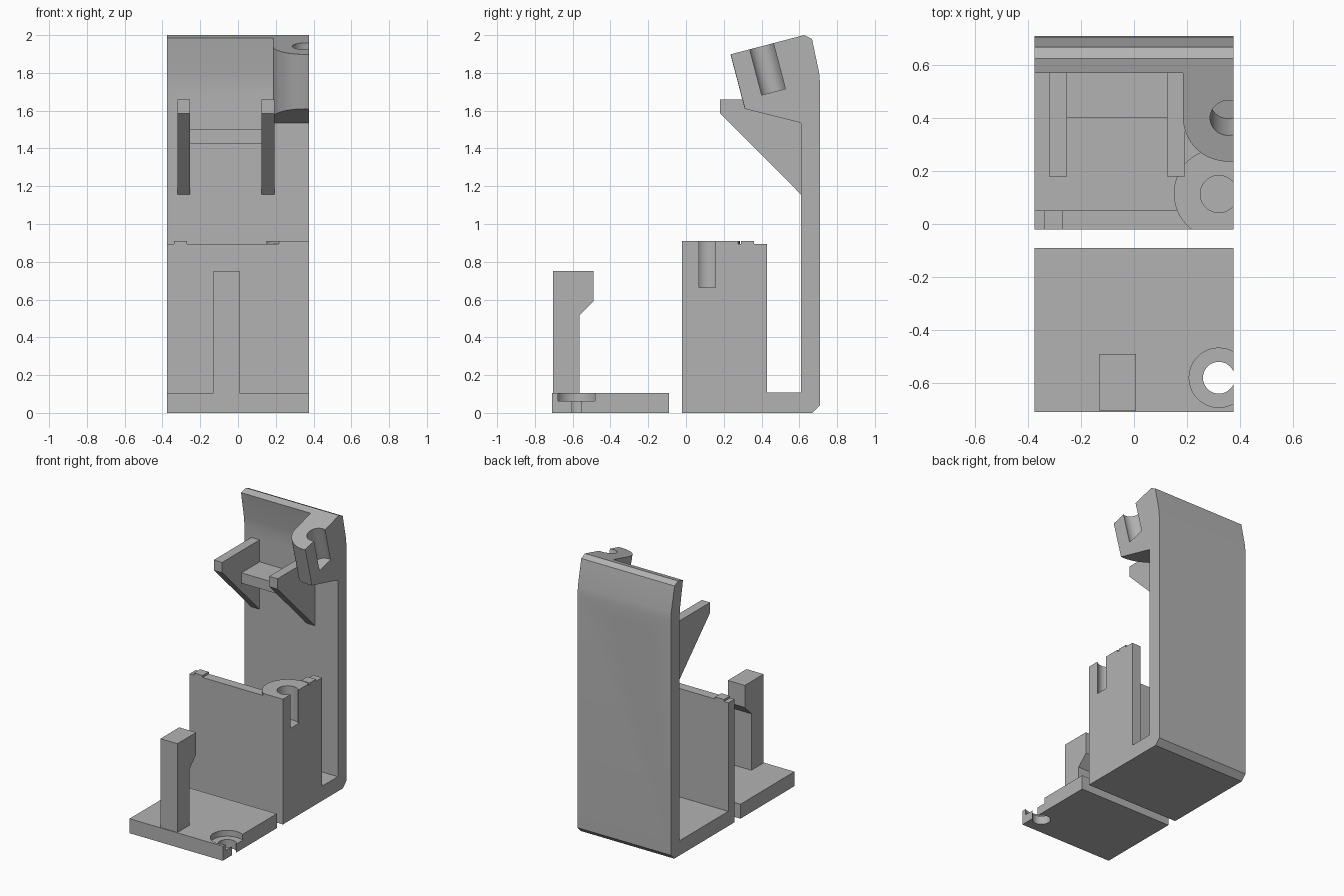
import bpy, bmesh, math
from mathutils import Matrix, Vector

if "Cube" in bpy.data.objects:
    bpy.data.objects.remove(bpy.data.objects["Cube"])

grey = bpy.data.materials.new("plain_grey")
grey.diffuse_color = (0.448, 0.448, 0.448, 1)
grey.use_nodes = True
grey.node_tree.nodes["Principled BSDF"].inputs["Base Color"].default_value = grey.diffuse_color

XL, XR = -0.375, 0.375


def finish(name, bm):
    bmesh.ops.recalc_face_normals(bm, faces=bm.faces)
    me = bpy.data.meshes.new(name)
    bm.to_mesh(me)
    bm.free()
    me.materials.append(grey)
    ob = bpy.data.objects.new(name, me)
    bpy.context.collection.objects.link(ob)
    return ob


def prism(name, profile, x0, x1):
    """Extrude a (y, z) outline along x."""
    bm = bmesh.new()
    f = bm.faces.new([bm.verts.new((x0, y, z)) for y, z in profile])
    r = bmesh.ops.extrude_face_region(bm, geom=[f])
    verts = [v for v in r["geom"] if isinstance(v, bmesh.types.BMVert)]
    bmesh.ops.translate(bm, vec=(x1 - x0, 0, 0), verts=verts)
    return finish(name, bm)


def box(name, x0, x1, y0, y1, z0, z1):
    return prism(name, [(y0, z0), (y1, z0), (y1, z1), (y0, z1)], x0, x1)


def column(name, outline, z0, z1, matrix=Matrix()):
    """Extrude an (x, y) outline along z, then place it."""
    bm = bmesh.new()
    f = bm.faces.new([bm.verts.new((x, y, z0)) for x, y in outline])
    r = bmesh.ops.extrude_face_region(bm, geom=[f])
    verts = [v for v in r["geom"] if isinstance(v, bmesh.types.BMVert)]
    bmesh.ops.translate(bm, vec=(0, 0, z1 - z0), verts=verts)
    bm.transform(matrix)
    return finish(name, bm)


def arc(cx, cy, r, a0, a1, n):
    return [(cx + r * math.cos(math.radians(a0 + (a1 - a0) * i / n)),
             cy + r * math.sin(math.radians(a0 + (a1 - a0) * i / n))) for i in range(n + 1)]


def circle(cx, cy, r, n=48):
    return arc(cx, cy, r, 0, 360, n)[:-1]


def combine(ob, other, op):
    m = ob.modifiers.new(op.lower(), 'BOOLEAN')
    m.operation, m.object, m.solver = op, other, 'EXACT'
    bpy.context.view_layer.objects.active = ob
    bpy.ops.object.modifier_apply(modifier=m.name)
    bpy.data.objects.remove(other)


def smooth(ob):
    bpy.ops.object.select_all(action='DESELECT')
    ob.select_set(True)
    bpy.context.view_layer.objects.active = ob
    bpy.ops.object.shade_smooth_by_angle(angle=math.radians(30))


def top_z(y):
    """Height of the sloping top of the back wall."""
    return 2.0 - (0.625 - y) * 0.262


# Main frame: front wall, floor and tall bent back wall
body = prism("holder_body", [
    (-0.02, 0), (0.67, 0), (0.71, 0.04), (0.71, 1.74), (0.705, 1.80), (0.667, 1.98),
    (0.625, 2.0), (0.57, top_z(0.57)), (0.603, 1.80), (0.61, 1.73), (0.61, 0.107),
    (0.05, 0.107), (0.05, 0.895), (-0.02, 0.895)], XL, XR)

# Side wall and small locating tabs on the rim
combine(body, box("side_wall", 0.305, XR, -0.02, 0.43, 0.05, 0.895), 'UNION')
combine(body, box("front_tab", -0.34, -0.27, -0.02, 0.05, 0.85, 0.91), 'UNION')
combine(body, box("side_tab", 0.305, XR, 0.29, 0.36, 0.85, 0.91), 'UNION')

# Lower screw boss, trimmed flush with the walls
lower_boss = column("lower_boss", circle(0.32, 0.115, 0.17), 0.05, 0.91)
combine(lower_boss, box("boss_trim", 0, XR, -0.02, 0.5, 0, 1), 'INTERSECT')
combine(body, lower_boss, 'UNION')
combine(body, column("lower_hole", circle(0.32, 0.113, 0.07), 0.665, 1.0), 'DIFFERENCE')

# Triangular brackets and the shelf between them
for x in (-0.32, 0.125):
    combine(body, prism("bracket", [(0.65, 1.115), (0.65, 1.66), (0.18, 1.66), (0.18, 1.585)],
                        x, x + 0.067), 'UNION')
combine(body, box("shelf", -0.28, 0.15, 0.40, 0.65, 1.425, 1.50), 'UNION')

# Upper tilted screw boss: rounded front, wedge-shaped underside
tilt = Matrix.Translation((0.355, 0.40, top_z(0.40))) @ Matrix.Rotation(math.radians(14.7), 4, 'X')
upper_boss = column("upper_boss", arc(0, 0, 0.17, 180, 360, 32) + [(0.17, 0.6), (-0.17, 0.6)],
                    -0.8, 0.3, tilt)
combine(upper_boss, prism("boss_side", [
    (0.15, top_z(0.15)), (0.15, 1.65), (0.31, 1.61), (0.61, 1.535), (0.65, 1.535),
    (0.60, top_z(0.60))], 0, XR), 'INTERSECT')
combine(body, upper_boss, 'UNION')
combine(body, column("upper_hole", circle(0, 0, 0.068), -0.25, 0.1, tilt), 'DIFFERENCE')

# Rounded slot through the back wall
slot = (arc(0.035, 1.595, 0.065, -90, 90, 16) + arc(-0.165, 1.595, 0.065, 90, 270, 16))
stand_up = Matrix(((1, 0, 0, 0), (0, 0, 1, 0), (0, 1, 0, 0), (0, 0, 0, 1)))
combine(body, column("slot_cut", slot, 0.5, 0.9, stand_up), 'DIFFERENCE')
smooth(body)

# Separate base plate with hooked post and counterbored screw hole
plate = box("base_plate", XL, XR, -0.71, -0.09, 0, 0.105)
combine(plate, prism("hooked_post", [
    (-0.705, 0.05), (-0.565, 0.05), (-0.565, 0.515), (-0.49, 0.59), (-0.49, 0.75),
    (-0.705, 0.75)], -0.13, 0.007), 'UNION')
combine(plate, column("counterbore", circle(0.32, -0.58, 0.112), 0.062, 0.2), 'DIFFERENCE')
combine(plate, column("screw_hole", circle(0.32, -0.58, 0.06), -0.1, 0.2), 'DIFFERENCE')
smooth(plate)
